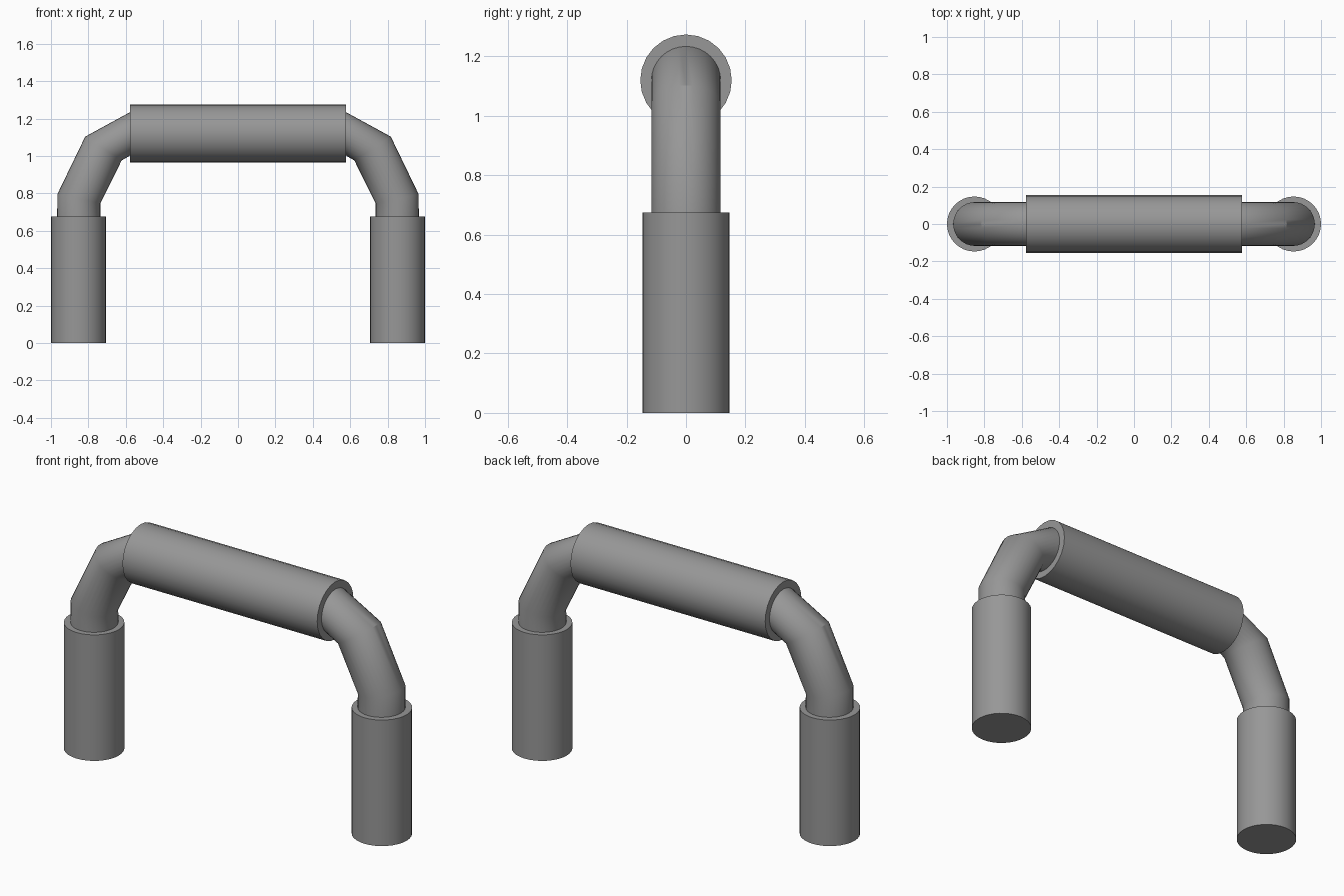
import bpy, bmesh, math
from mathutils import Vector

if "Cube" in bpy.data.objects:
    bpy.data.objects.remove(bpy.data.objects["Cube"])

# Dark grey for every part
grey = bpy.data.materials.new("dark_grey")
grey.diffuse_color = (0.31, 0.31, 0.31, 1)
grey.use_nodes = True
grey.node_tree.nodes["Principled BSDF"].inputs["Base Color"].default_value = grey.diffuse_color


def tube(name, stations, r, sides):
    """Capped round tube; each station is an (outer, inner) pair of (x, z) points."""
    bm = bmesh.new()
    rings = []
    for outer, inner in stations:
        o, i = Vector(outer), Vector(inner)
        c, n = (o + i) / 2, (o - i) / 2
        ring = []
        for k in range(sides):
            a = 2 * math.pi * k / sides
            q = c + n * math.cos(a)
            ring.append(bm.verts.new((q.x, r * math.sin(a), q.y)))
        rings.append(ring)
    for a, b in zip(rings, rings[1:]):
        for k in range(sides):
            j = (k + 1) % sides
            bm.faces.new((a[k], a[j], b[j], b[k]))
    bm.faces.new(rings[0])
    bm.faces.new(rings[-1])
    bmesh.ops.recalc_face_normals(bm, faces=bm.faces)
    me = bpy.data.meshes.new(name)
    bm.to_mesh(me)
    bm.free()
    me.materials.append(grey)
    ob = bpy.data.objects.new(name, me)
    bpy.context.collection.objects.link(ob)
    bpy.ops.object.select_all(action='DESELECT')
    ob.select_set(True)
    bpy.context.view_layer.objects.active = ob
    bpy.ops.object.shade_smooth_by_angle(angle=math.radians(35))


# Upright sleeves
for side, s in (("left", -1), ("right", 1)):
    tube(side + "_post_sleeve",
         [((s * 1.0, z), (s * 0.706, z)) for z in (0, 0.675)], 0.147, 32)

# Bent inner pipe running through all sleeves
half = [((0.967, 0.6), (0.735, 0.6)), ((0.966, 0.795), (0.736, 0.747)),
        ((0.817, 1.103), (0.622, 0.976)), ((0.57, 1.238), (0.57, 1.006))]
mirrored = [tuple((-x, z) for x, z in pair) for pair in half]
tube("bent_pipe", mirrored + half[::-1], 0.117, 32)

# Thick grip along the top
tube("top_grip", [((x, 1.274), (x, 0.966)) for x in (-0.577, 0.577)], 0.154, 24)
